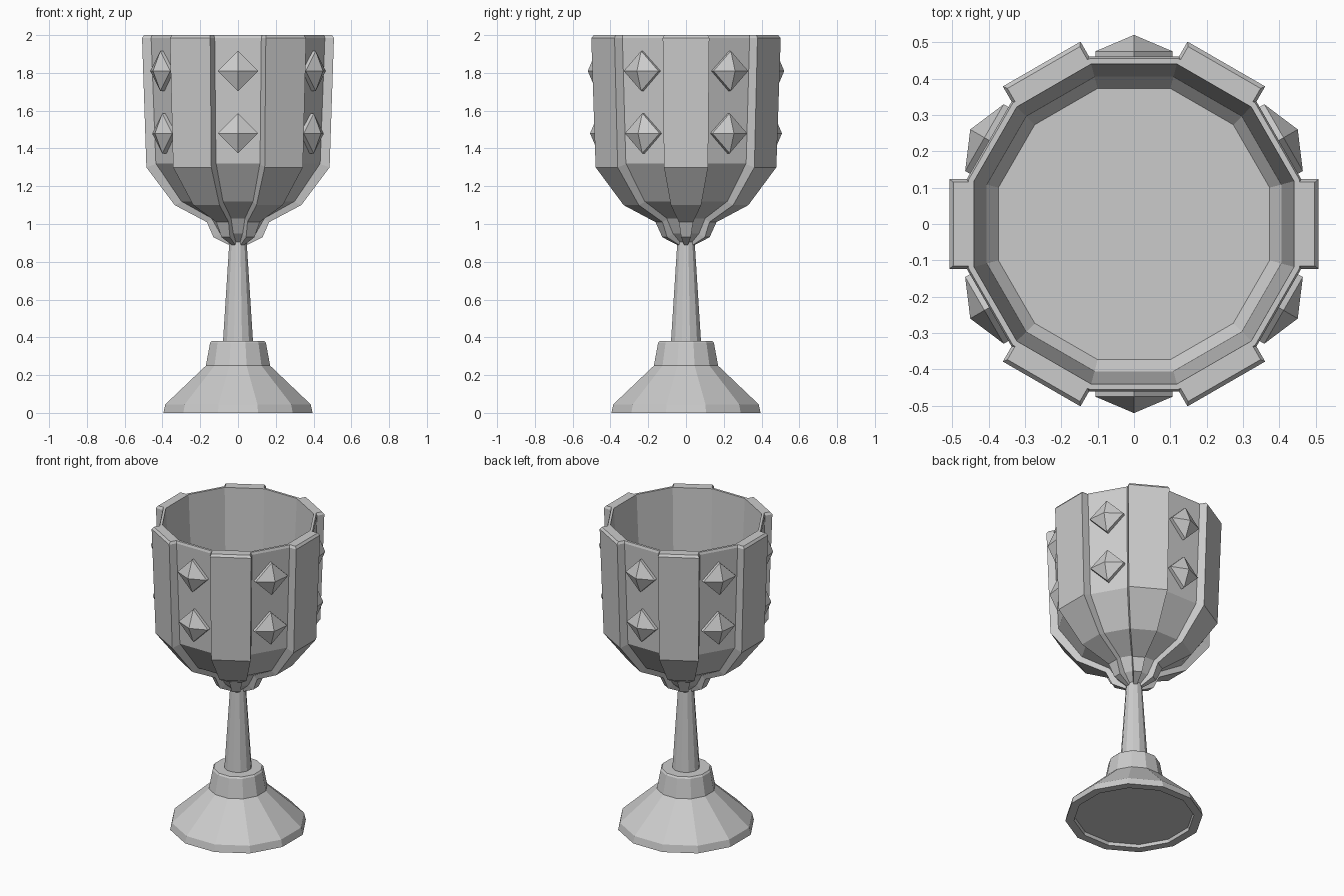
import bpy, bmesh
from math import pi, cos, sin, tan, radians
from mathutils import Matrix

if "Cube" in bpy.data.objects:
    bpy.data.objects.remove(bpy.data.objects["Cube"])

SIDES = 12
T = tan(pi / SIDES)


def finish(name, bm):
    bmesh.ops.recalc_face_normals(bm, faces=bm.faces)
    me = bpy.data.meshes.new(name)
    bm.to_mesh(me)
    bm.free()
    ob = bpy.data.objects.new(name, me)
    bpy.context.collection.objects.link(ob)
    return ob


def loft(bm, rings, caps=True):
    """Skin a list of equal-length point rings, closing both ends."""
    vs = [[bm.verts.new(p) for p in r] for r in rings]
    n = len(vs[0])
    for a, b in zip(vs, vs[1:]):
        for i in range(n):
            j = (i + 1) % n
            bm.faces.new((a[i], a[j], b[j], b[i]))
    if caps:
        bm.faces.new(vs[0][::-1])
        bm.faces.new(vs[-1])


def lathe(name, profile):
    """Twelve-sided turned part; radii are measured to the flats."""
    bm = bmesh.new()
    rings = []
    for r, z in profile:
        R = r / cos(pi / SIDES)
        rings.append([(R * cos((2 * i + 1) * pi / SIDES),
                       R * sin((2 * i + 1) * pi / SIDES), z) for i in range(SIDES)])
    loft(bm, rings)
    return finish(name, bm)


def turned(name, bm, angle):
    bm.transform(Matrix.Rotation(radians(angle), 4, 'Z'))
    return finish(name, bm)


# Foot with collar and slightly hollow underside
lathe("foot", [(0.34, 0.02), (0.345, 0), (0.395, 0), (0.385, 0.045), (0.17, 0.25),
               (0.148, 0.37), (0.14, 0.38), (0.07, 0.38)])

# Tapered stem
lathe("stem", [(0.08, 0.37), (0.045, 0.92)])

# Bowl: outside profile up, over the rim, and down to the inner floor
outer = [(0.04, 0.90), (0.095, 0.95), (0.14, 1.03), (0.30, 1.12),
         (0.435, 1.32), (0.46, 1.985)]
lathe("bowl", outer + [(0.455, 2.0), (0.44, 2.0), (0.405, 1.32), (0.373, 1.28)])

# Raised staves on every second side, following the bowl
raised = [(0.05, 0.89), (0.13, 0.93), (0.165, 1.01), (0.335, 1.10),
          (0.485, 1.30), (0.508, 1.985)]
for k in range(6):
    bm = bmesh.new()
    rings = []
    for (ri, zi), (ro, zo) in zip(outer, raised):
        w = ri * T
        rings.append([(ri - 0.01, -w, zi), (ro, -w, zo), (ro, w, zo), (ri - 0.01, w, zi)])
    rings.append([(0.445, -0.115, 2.0), (0.497, -0.115, 2.0),
                  (0.497, 0.115, 2.0), (0.445, 0.115, 2.0)])
    loft(bm, rings)
    turned(f"stave_{k}", bm, k * 60)

# Diamond studs, two on each recessed side
for k in range(6):
    for row, (z, tip) in enumerate([(1.48, 0.508), (1.81, 0.52)]):
        bm = bmesh.new()
        s = 0.106
        rim, back = [[(x, s * cos(i * pi / 2), z + s * sin(i * pi / 2))
                      for i in range(4)] for x in (tip - 0.045, tip - 0.075)]
        loft(bm, [back, rim], caps=False)
        bm.verts.ensure_lookup_table()
        v = list(bm.verts)
        bm.faces.new(v[:4])
        top = bm.verts.new((tip, 0, z))
        for i in range(4):
            bm.faces.new((v[4 + i], v[4 + (i + 1) % 4], top))
        turned(f"stud_{k}_{row}", bm, k * 60 + 30)
